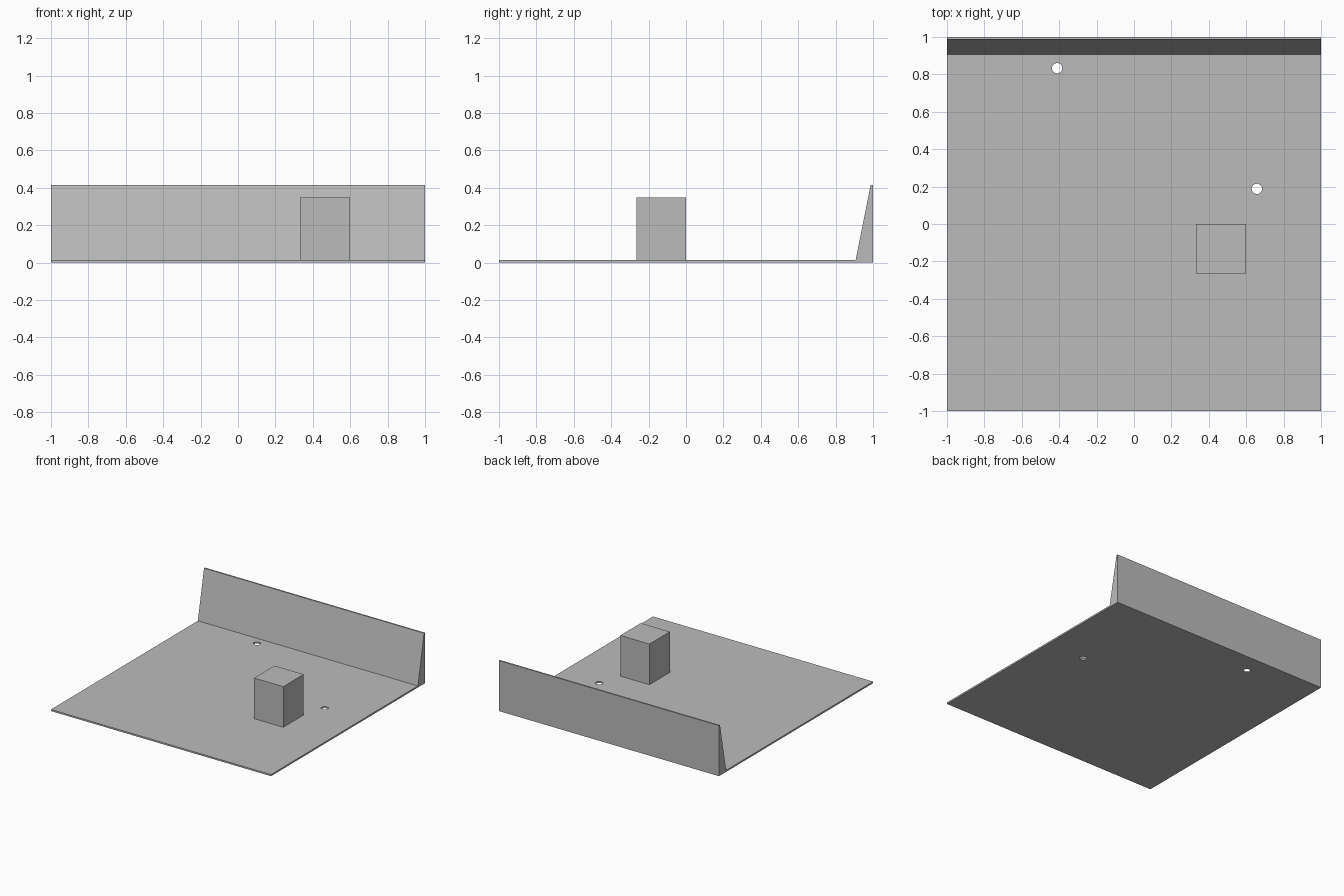
import bpy
import bmesh
from mathutils import Matrix

cube = bpy.data.objects.get("Cube")
if cube:
    bpy.data.objects.remove(cube, do_unlink=True)

THICK = 0.0133    # base plate thickness
WALL_TOP = 0.415

# Single grey finish
grey = bpy.data.materials.new("plain_grey")
grey.use_nodes = True
colour = (0.5, 0.5, 0.5, 1)
grey.diffuse_color = colour
grey.node_tree.nodes["Principled BSDF"].inputs["Base Color"].default_value = colour


def make_object(name, bm):
    bmesh.ops.recalc_face_normals(bm, faces=bm.faces)
    mesh = bpy.data.meshes.new(name)
    bm.to_mesh(mesh)
    bm.free()
    mesh.materials.append(grey)
    obj = bpy.data.objects.new(name, mesh)
    bpy.context.collection.objects.link(obj)
    return obj


# Base plate and tapered back wall: one side profile (y, z) extruded along x
profile = [(-1, 0), (1, 0), (1, WALL_TOP), (0.987, WALL_TOP),
           (0.907, THICK), (-1, THICK)]
bm = bmesh.new()
side = bm.faces.new([bm.verts.new((-1, y, z)) for y, z in profile])
swept = bmesh.ops.extrude_face_region(bm, geom=[side])["geom"]
bmesh.ops.translate(bm, vec=(2, 0, 0),
                    verts=[v for v in swept if isinstance(v, bmesh.types.BMVert)])
base = make_object("base_with_back_wall", bm)

# Two round through-holes
bm = bmesh.new()
for x, y in [(-0.411, 0.833), (0.657, 0.188)]:
    bmesh.ops.create_cone(bm, cap_ends=True, segments=32, radius1=0.0275,
                          radius2=0.0275, depth=0.1,
                          matrix=Matrix.Translation((x, y, 0)))
cutter = make_object("hole_cutter", bm)
cutter.hide_render = True
cutter.hide_viewport = True

cut = base.modifiers.new("holes", "BOOLEAN")
cut.operation = "DIFFERENCE"
cut.solver = "EXACT"
cut.object = cutter

# Square post standing on the plate
size, height = 0.265, 0.334
bm = bmesh.new()
bmesh.ops.create_cube(
    bm, size=1,
    matrix=Matrix.Translation((0.465, -size / 2, THICK + height / 2))
    @ Matrix.Diagonal((size, size, height, 1)))
make_object("square_post", bm)
